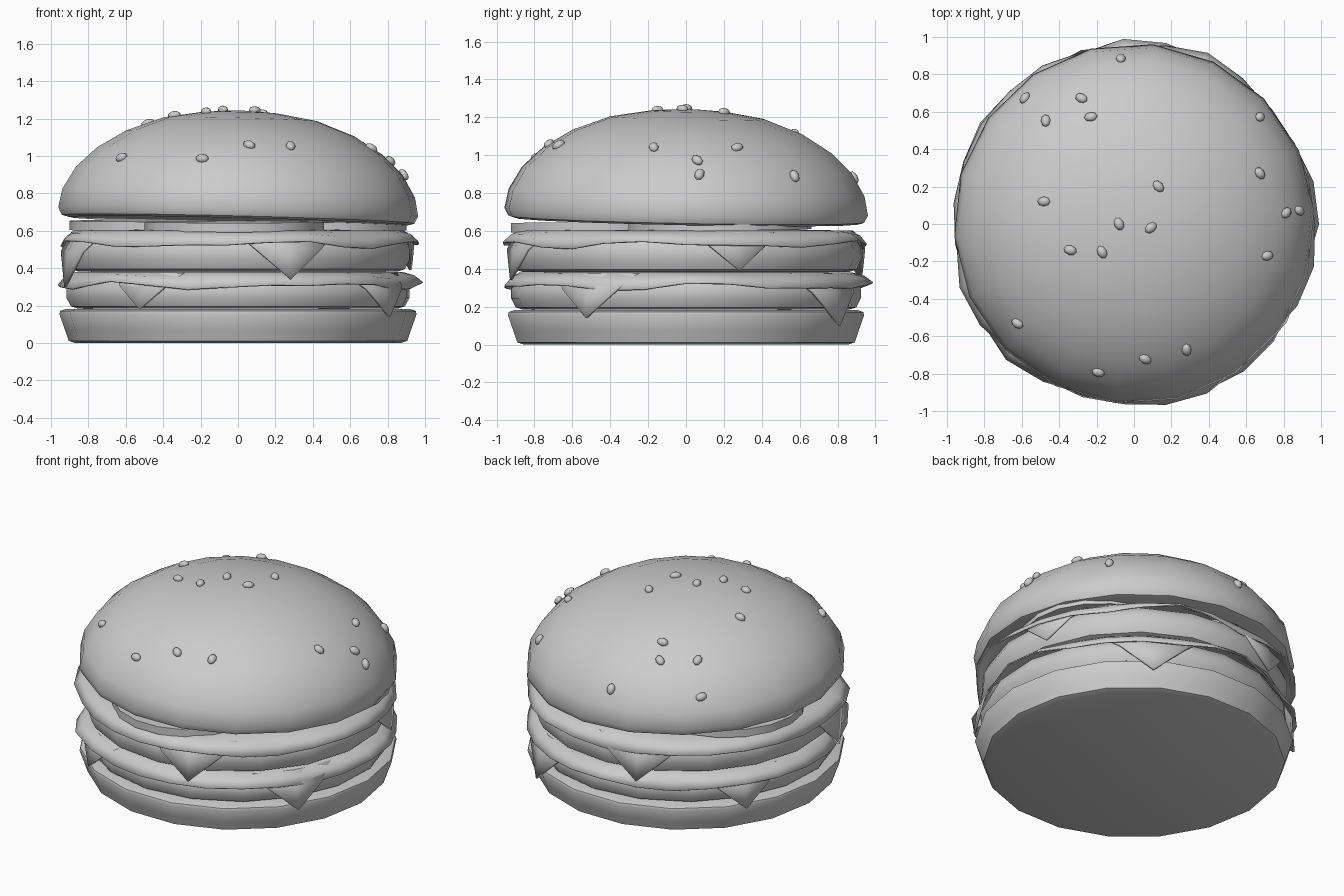
import bpy, bmesh
from math import sin, cos, pi, radians
from mathutils import Vector, Matrix
from mathutils.bvhtree import BVHTree

if "Cube" in bpy.data.objects:
    bpy.data.objects.remove(bpy.data.objects["Cube"])

SIDES = 18


def finish(name, bm, smooth=35, matrix=None):
    if matrix:
        bm.transform(matrix)
    bmesh.ops.recalc_face_normals(bm, faces=bm.faces)
    mesh = bpy.data.meshes.new(name)
    bm.to_mesh(mesh)
    bm.free()
    ob = bpy.data.objects.new(name, mesh)
    bpy.context.collection.objects.link(ob)
    bpy.ops.object.select_all(action='DESELECT')
    ob.select_set(True)
    bpy.context.view_layer.objects.active = ob
    if smooth:
        bpy.ops.object.shade_smooth_by_angle(angle=radians(smooth))
    return ob


def lathe(name, profile, matrix=None, sides=SIDES):
    """Closed solid of revolution; profile runs bottom to top as (radius, z)."""
    bm = bmesh.new()
    rings = [[bm.verts.new((r * cos(2 * pi * i / sides), r * sin(2 * pi * i / sides), z))
              for i in range(sides)] for r, z in profile]
    for a, b in zip(rings, rings[1:]):
        for i in range(sides):
            j = (i + 1) % sides
            bm.faces.new((a[i], a[j], b[j], b[i]))
    bm.faces.new(rings[0][::-1])
    bm.faces.new(rings[-1])
    return finish(name, bm, 40, matrix)


def thicken(ob, t):
    mod = ob.modifiers.new("thickness", 'SOLIDIFY')
    mod.thickness = t
    mod.offset = 0


def lettuce(name, top, phase):
    """Flat leaf whose rim droops in uneven waves."""
    n = 27
    bm = bmesh.new()
    rings = []
    for k, (r, dz) in enumerate([(0.6, 0), (0.88, -0.004), (0.93, -0.03), (0.965, -0.075)]):
        ring = []
        for i in range(n):
            a = 2 * pi * i / n
            w = (sin(5 * a + phase) + 0.7 * sin(8 * a + 2 * phase)) / 1.7
            f = max(0, k - 1) / 2
            rr = r + 0.03 * w * f
            ring.append(bm.verts.new((rr * cos(a), rr * sin(a), top + dz + 0.025 * w * f)))
        rings.append(ring)
    bm.faces.new(rings[0])
    for a, b in zip(rings, rings[1:]):
        for i in range(n):
            j = (i + 1) % n
            bm.faces.new((a[i], a[j], b[j], b[i]))
    thicken(finish(name, bm, 35), 0.008)


def cheese(name, top, angle, tips):
    """Square slice with its four corners folded over the patty."""
    bm = bmesh.new()
    fold = []
    for k, tip in enumerate(tips):
        a = radians(angle + 90 * k)
        p = lambda r, da, z: bm.verts.new((r * cos(a + da), r * sin(a + da), z))
        half = min(0.32, (top - tip) * 1.05 + 0.04)
        u = [p(0.89, d, top) for d in (-half, 0, half)]
        zm = top - 0.35 * (top - tip)
        m = [p(0.945, d, zm) for d in (-half * 0.65, 0, half * 0.65)]
        t = p(0.965, 0, tip)
        for i in (0, 1):
            bm.faces.new((u[i], u[i + 1], m[i + 1], m[i]))
            bm.faces.new((m[i], m[i + 1], t))
        fold += u
    bm.faces.new(fold)
    thicken(finish(name, bm, 30), 0.014)


# bottom bun
lathe("bottom_bun", [(0.87, 0), (0.905, 0.012), (0.925, 0.07), (0.955, 0.155),
                     (0.95, 0.172), (0.92, 0.182)])

# two patties
patty = [(0.86, 0), (0.90, 0.012), (0.925, 0.06), (0.925, 0.11), (0.90, 0.16), (0.86, 0.182)]
lathe("lower_patty", [(r, z + 0.184) for r, z in patty], Matrix.Rotation(radians(7), 4, 'Z'))
lathe("upper_patty", [(r, z * 1.12 + 0.382) for r, z in patty],
      Matrix.Rotation(radians(13), 4, 'Z'))

# cheese and lettuce on each patty
cheese("lower_cheese", 0.368, 237, [0.18, 0.14, 0.10, 0.15])
lettuce("lower_lettuce", 0.38, 0.6)
cheese("upper_cheese", 0.588, 287, [0.34, 0.39, 0.34, 0.30])
lettuce("upper_lettuce", 0.602, 2.3)

# three pickle slices
for k, (x, y) in enumerate([(-0.02, -0.45), (0.42, 0.17), (-0.42, 0.19)]):
    lathe(f"pickle_{k + 1}", [(0.48, 0), (0.48, 0.05)],
          Matrix.Translation((x, y, 0.598 + 0.003 * k)) @ Matrix.Rotation(0.012, 4, 'X'))

# top bun, slightly tilted
tilt = (Matrix.Translation((0, 0, 0.652)) @ Matrix.Rotation(radians(1.4), 4, 'Y')
        @ Matrix.Rotation(radians(-1.1), 4, 'X') @ Matrix.Rotation(radians(4), 4, 'Z'))
top_bun = lathe("top_bun", [(0.91, 0), (0.945, 0.01), (0.965, 0.05), (0.945, 0.15),
                            (0.875, 0.27), (0.765, 0.375), (0.61, 0.47), (0.41, 0.545),
                            (0.2, 0.58), (0.05, 0.59)], tilt)

# sesame seeds dropped onto the bun surface
spots = [(-.07, .88), (-.58, .67), (-.28, .67), (-.47, .55), (-.23, .57), (.67, .57),
         (.67, .27), (.81, .06), (.88, .07), (.13, .2), (-.48, .12), (-.08, 0), (.09, -.02),
         (-.34, -.14), (-.17, -.15), (.71, -.17), (-.62, -.53), (.06, -.72), (.28, -.67),
         (-.19, -.79)]
bm = bmesh.new()
bm.from_mesh(top_bun.data)
tree = BVHTree.FromBMesh(bm)
bm.free()
bm = bmesh.new()
for k, (x, y) in enumerate(spots):
    hit, normal, _, _ = tree.ray_cast(Vector((x, y, 3)), Vector((0, 0, -1)))
    if hit is None:
        continue
    m = (Matrix.Translation(hit + normal * 0.006)
         @ normal.to_track_quat('Z', 'Y').to_matrix().to_4x4()
         @ Matrix.Rotation(k * 1.9, 4, 'Z') @ Matrix.Diagonal((0.026, 0.036, 0.022, 1)))
    bmesh.ops.create_uvsphere(bm, u_segments=8, v_segments=6, radius=1, matrix=m)
finish("sesame_seeds", bm, 60)
